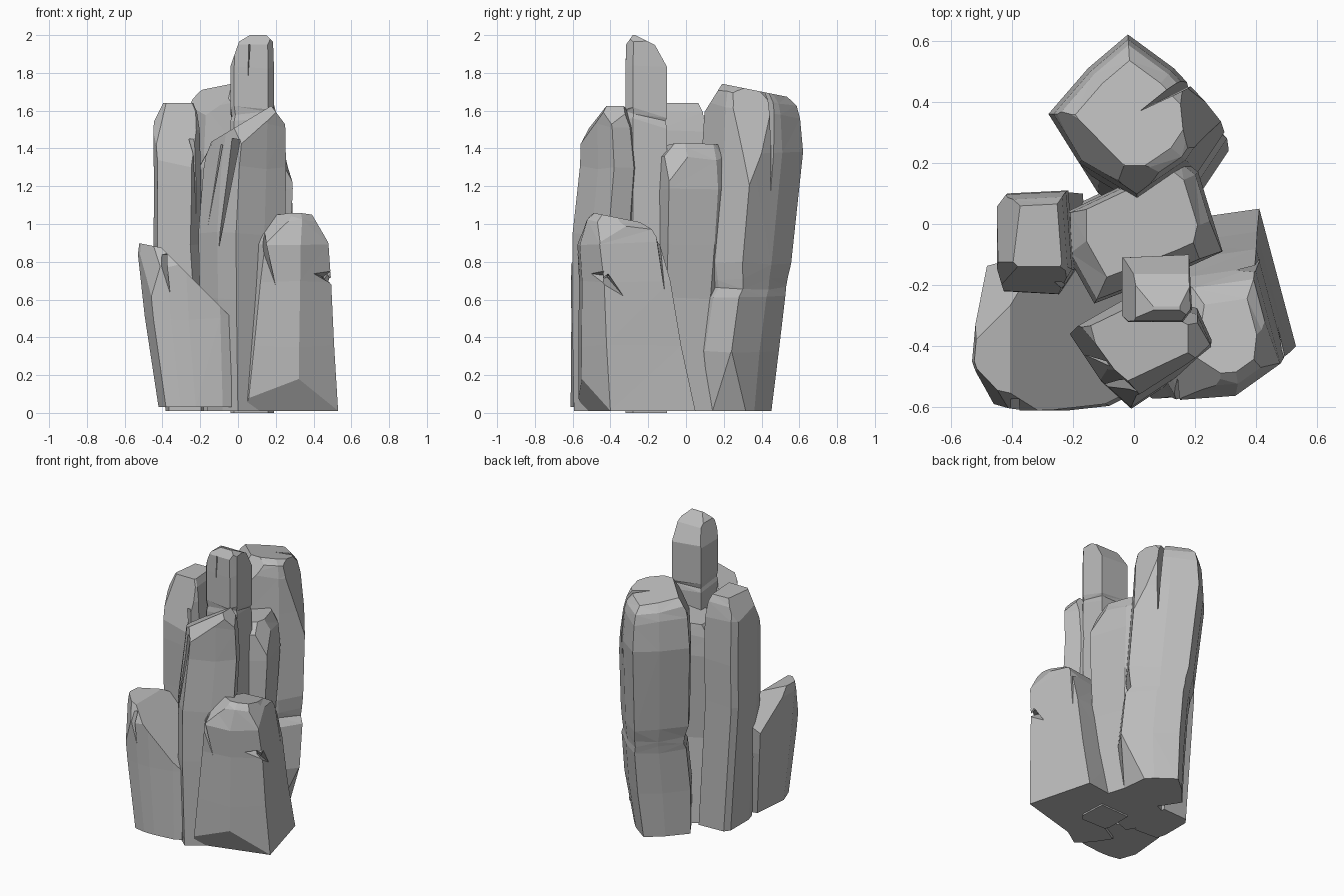
import bpy
import bmesh
import random
from mathutils import Vector

random.seed(4)

old = bpy.data.objects.get("Cube")
if old:
    bpy.data.objects.remove(old, do_unlink=True)

# One stone colour for the whole cluster
stone = bpy.data.materials.new("grey_stone")
stone.use_nodes = True
grey = (.5, .5, .5, 1)
stone.diffuse_color = grey
stone.node_tree.nodes["Principled BSDF"].inputs["Base Color"].default_value = grey


def ring(z, size=1, dx=0, dy=0, slope_x=0, slope_y=0):
    """One cross-section of a column: the outline scaled, shifted and tilted."""
    return dict(z=z, size=size, dx=dx, dy=dy, slope_x=slope_x, slope_y=slope_y)


def add_object(name, bm):
    mesh = bpy.data.meshes.new(name)
    bm.to_mesh(mesh)
    bm.free()
    obj = bpy.data.objects.new(name, mesh)
    bpy.context.scene.collection.objects.link(obj)
    mesh.materials.append(stone)
    return obj


def chop(bm, point, normal):
    """Shear the stone along a plane and close the cut."""
    bmesh.ops.bisect_plane(bm, geom=bm.verts[:] + bm.edges[:] + bm.faces[:],
                           plane_co=point, plane_no=Vector(normal).normalized(),
                           clear_outer=True)
    border = [edge for edge in bm.edges if edge.is_boundary]
    if border:
        bmesh.ops.holes_fill(bm, edges=border, sides=0)


def crack(obj, start, tip, inward, width=.03, depth=.08):
    """Cut a tapering wedge-shaped split, widest at its start."""
    start, tip, inward = Vector(start), Vector(tip), Vector(inward).normalized()
    side = (tip - start).cross(inward).normalized() * width
    outside = start - inward * depth
    bm = bmesh.new()
    for point in (outside + side, outside - side, start + inward * depth,
                  tip - inward * width):
        bm.verts.new(point)
    bmesh.ops.convex_hull(bm, input=bm.verts[:])
    bmesh.ops.recalc_face_normals(bm, faces=bm.faces[:])
    cutter = add_object("crack_cutter", bm)
    cutter.hide_render = True
    mod = obj.modifiers.new("crack", 'BOOLEAN')
    mod.operation = 'DIFFERENCE'
    mod.solver = 'EXACT'
    mod.object = cutter
    bpy.context.view_layer.objects.active = obj
    bpy.ops.object.modifier_apply(modifier=mod.name)
    bpy.data.objects.remove(cutter, do_unlink=True)


def column(name, outline, rings, chops=(), cracks=()):
    """Loft an outline through rings, then chisel it with planes and splits."""
    centre = sum((Vector(p) for p in outline), Vector((0, 0))) / len(outline)
    bm = bmesh.new()
    loops = []
    for level in rings:
        inner = level is not rings[0] and level is not rings[-1]
        loop = []
        for p in outline:
            arm = (Vector(p) - centre) * level["size"]
            z = level["z"] + arm.x * level["slope_x"] + arm.y * level["slope_y"]
            if inner:
                z += random.uniform(-.012, .012)
            loop.append(bm.verts.new((centre.x + arm.x + level["dx"],
                                      centre.y + arm.y + level["dy"], z)))
        loops.append(loop)
    count = len(outline)
    for low, high in zip(loops, loops[1:]):
        for i in range(count):
            j = (i + 1) % count
            bm.faces.new((low[i], low[j], high[j], high[i]))
    bm.faces.new(loops[0])
    bm.faces.new(loops[-1])
    bmesh.ops.recalc_face_normals(bm, faces=bm.faces[:])
    bmesh.ops.triangulate(bm, faces=[f for f in bm.faces if len(f.verts) == 4])
    for point, normal in chops:
        chop(bm, point, normal)
    bmesh.ops.recalc_face_normals(bm, faces=bm.faces[:])
    obj = add_object(name, bm)
    for split in cracks:
        crack(obj, **split)
    return obj


# Tall back column with a waist groove and a split crown
column("back_column",
       [(-.28, .36), (-.15, .51), (-.02, .62), (.13, .51), (.28, .35),
        (.18, .2), (.01, .085), (-.18, .2)],
       [ring(.01, size=.82, dx=.03, dy=-.12), ring(.33, size=.93, dx=.05, dy=-.11),
        ring(.62, size=.91, dx=.05, dy=-.07), ring(.66, size=.85, dx=.04, dy=-.05),
        ring(.71, size=.88, dx=.04, dy=-.05), ring(.79, size=.95, dx=.03, dy=-.05),
        ring(1.38), ring(1.6, size=.94, slope_y=-.15),
        ring(1.67, size=.87, slope_y=-.2), ring(1.71, size=.68, slope_y=-.2)],
       chops=[((.17, .36, 1.65), (1, .15, .25)),
              ((0, .14, 1.66), (0, -.8, .5)),
              ((-.15, .24, 1.64), (-.6, -.5, .45)),
              ((.3, .24, .3), (.9, .1, -.35))],
       cracks=[dict(start=(.13, .44, 1.74), tip=(.21, .46, .95),
                    inward=(-.8, -.5, 0), width=.035, depth=.14)])

# Low front left block with a sloping top
column("front_left_block",
       [(-.53, -.45), (-.5, -.12), (-.3, -.08), (-.04, -.2), (-.04, -.56),
        (-.1, -.59), (-.28, -.61), (-.38, -.61), (-.48, -.59)],
       [ring(.03, size=.79, dx=.06, dy=-.04), ring(.5, size=.93, dx=.02, dy=-.01),
        ring(.84), ring(.95, size=.94)],
       chops=[((-.4, -.4, .87), (1, 0, 1)),
              ((-.48, -.4, .89), (.2, 0, 1)),
              ((-.46, -.25, .8), (-.5, .6, .5)),
              ((-.46, -.57, .7), (-.7, -.7, .15)),
              ((-.45, -.56, .85), (-.1, -.8, .4))],
       cracks=[dict(start=(-.4, -.6, .84), tip=(-.34, -.61, .54),
                    inward=(.4, 1, 0), width=.04)])

# Broad front right block with a notch and splits
column("front_right_block",
       [(-.01, -.47), (.05, -.57), (.32, -.55), (.53, -.4), (.41, .05), (.06, 0)],
       [ring(.01), ring(.35, size=.88, dx=.015, dy=-.03),
        ring(.7, size=.78, dx=.03, dy=-.05), ring(.9, size=.7, dx=.04, dy=-.08),
        ring(1, size=.57, dx=.06, dy=-.07, slope_y=-.1),
        ring(1.04, size=.4, dx=.07, dy=-.07, slope_y=-.2)],
       chops=[((.18, -.5, .98), (-.4, -.5, .6)),
              ((.38, -.15, .95), (.3, .7, .5)),
              ((.45, -.4, .95), (.86, 0, .5)),
              ((.03, -.54, .01), (.27, -.96, -.53))],
       cracks=[dict(start=(.12, -.58, .95), tip=(.25, -.57, .47),
                    inward=(.3, 1, 0), width=.035),
               dict(start=(.48, -.43, .72), tip=(.34, -.55, .75),
                    inward=(-.5, .85, 0), width=.05, depth=.06),
               dict(start=(.48, -.43, .72), tip=(.48, -.22, .5),
                    inward=(-1, .2, 0), width=.05, depth=.06),
               dict(start=(.4, -.15, .95), tip=(.46, -.08, .4),
                    inward=(-1, -.1, 0), width=.02)])

# Square left column
column("left_column",
       [(-.45, .06), (-.42, .1), (-.22, .11), (-.2, -.15), (-.25, -.23),
        (-.43, -.22), (-.45, -.15)],
       [ring(.01, size=.94, dx=.06), ring(.9, size=.97), ring(1.2, dx=.005),
        ring(1.5, size=.98), ring(1.6, size=.88), ring(1.64, size=.75)],
       chops=[((-.33, -.15, 1.6), (0, -.95, .25)),
              ((-.4, -.14, 1.6), (-.6, -.6, .3)),
              ((-.42, 0, 1.56), (-.8, .1, .4))],
       cracks=[dict(start=(-.24, -.2, 1.45), tip=(-.21, -.19, .9),
                    inward=(-.7, .7, 0), width=.02)])

# Core column that fills the middle behind the pinnacle
column("core_column",
       [(-.22, .04), (-.05, .12), (.16, .21), (.21, .17), (.29, -.09),
        (.18, -.14), (-.13, -.26), (-.22, -.1)],
       [ring(.01, size=1, dx=-.02), ring(.6, size=.88, dy=-.02),
        ring(.9, size=.95, dy=-.01),
        ring(1.18), ring(1.33, size=.95, slope_x=.1),
        ring(1.41, size=.74, dy=.02, slope_x=.1)],
       chops=[((.25, -.05, 1.32), (.8, -.2, .4))])

# Highest pinnacle with a tilted groove below its head
column("pinnacle",
       [(-.04, -.11), (.18, -.1), (.19, -.28), (.16, -.32), (-.02, -.32), (-.04, -.3)],
       [ring(0), ring(1.54, slope_y=-.2), ring(1.57, size=.93, slope_y=-.2),
        ring(1.6, slope_y=-.2), ring(1.83), ring(2, size=.95)],
       chops=[((.1, -.27, 2), (0, .5, 1)),
              ((.1, -.16, 1.94), (0, 1, .55)),
              ((0, -.2, 1.95), (-1, 0, .35)),
              ((.03, -.2, 1.98), (-.6, 0, 1)),
              ((.17, -.2, 1.98), (1, 0, 1)),
              ((.1, -.31, 1.96), (0, -1, .7))],
       cracks=[dict(start=(.06, -.32, 1.95), tip=(.05, -.32, 1.7),
                    inward=(.3, 1, 0), width=.008, depth=.04)])

# Pointed spire at the front with a long split
column("front_spire",
       [(-.21, -.36), (-.11, -.51), (-.01, -.6), (.14, -.5), (.25, -.41),
        (.2, -.3), (0, -.24)],
       [ring(.01, size=.8, dy=-.03), ring(.6, size=.97, dy=-.01), ring(.95),
        ring(1.3, size=.95, dx=.015, dy=.03), ring(1.52, size=.86, dx=.03, dy=.02),
        ring(1.64, size=.62, dx=.07)],
       chops=[((0, -.4, 1.52), (-.6, 0, 1)),
              ((.1, -.48, 1.54), (.1, -.85, .5)),
              ((-.13, -.4, 1.43), (-1, -.2, .4)),
              ((.21, -.4, 1.58), (.8, 0, .6))],
       cracks=[dict(start=(-.01, -.52, 1.45), tip=(-.12, -.5, .72),
                    inward=(.3, 1, 0), width=.05, depth=.12),
               dict(start=(-.09, -.46, 1.42), tip=(-.17, -.42, .9),
                    inward=(.8, .6, 0), width=.02)])
